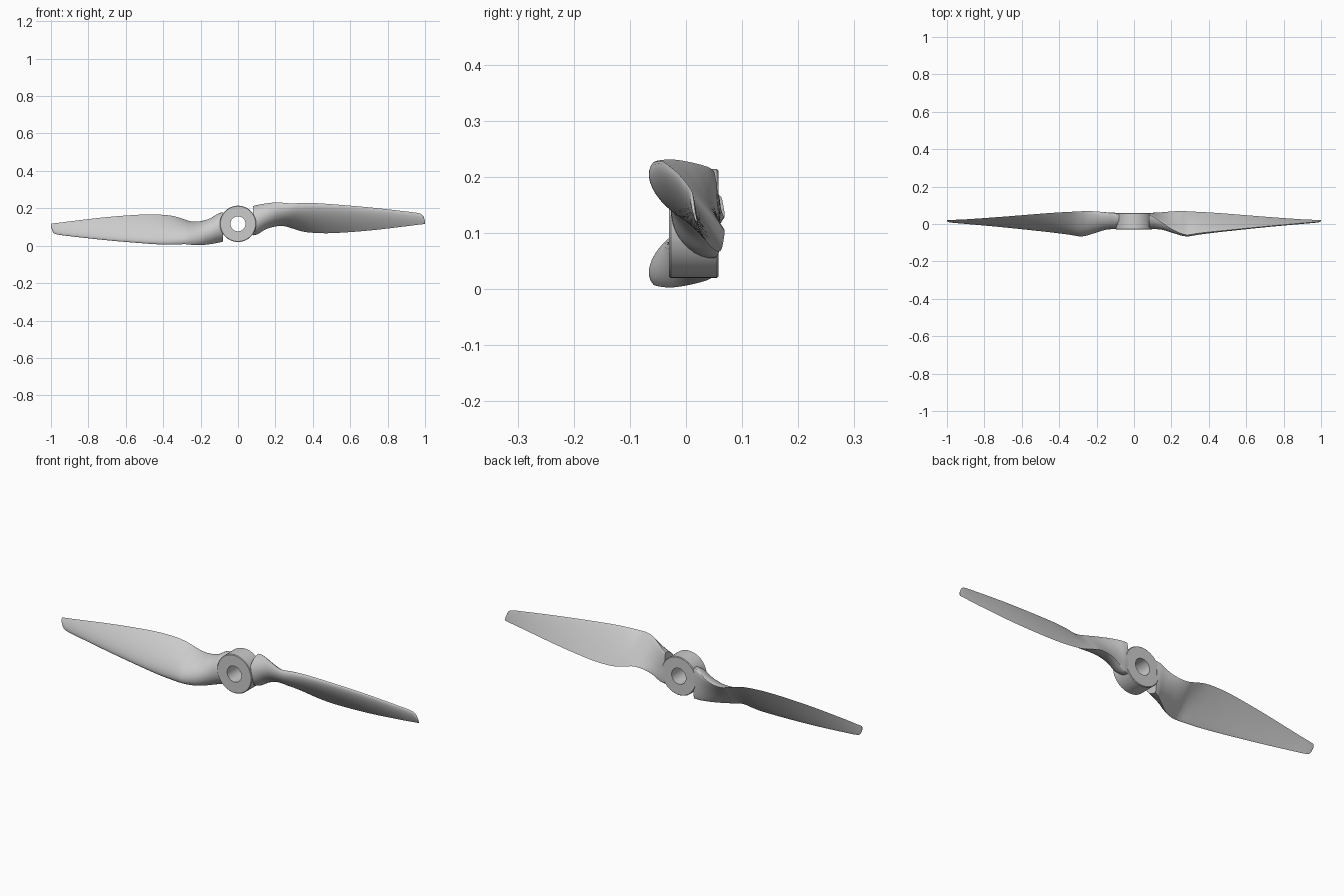
import bpy, bmesh, math

if "Cube" in bpy.data.objects:
    bpy.data.objects.remove(bpy.data.objects["Cube"])

ZC = 0.117          # height of the spin axis
N = 18              # points per blade face

# blade stations: x, leading edge (y, z), trailing edge (y, z),
# front bulge, back bulge, tail roundness (0.5 = oval, 1 = airfoil)
STATIONS = [
    (0.080, 0.048, 0.212, 0.052, 0.055, 0.074, 0.008, 0.50),
    (0.105, 0.038, 0.218, 0.056, 0.062, 0.074, 0.010, 0.50),
    (0.150, 0.008, 0.226, 0.062, 0.090, 0.063, 0.010, 0.60),
    (0.200, -0.026, 0.231, 0.067, 0.104, 0.052, 0.008, 0.75),
    (0.250, -0.050, 0.229, 0.069, 0.104, 0.044, 0.007, 0.85),
    (0.285, -0.058, 0.226, 0.068, 0.094, 0.038, 0.006, 0.90),
    (0.340, -0.050, 0.228, 0.065, 0.077, 0.032, 0.005, 1.0),
    (0.400, -0.043, 0.228, 0.062, 0.069, 0.027, 0.004, 1.0),
    (0.500, -0.033, 0.222, 0.055, 0.067, 0.021, 0.003, 1.0),
    (0.700, -0.013, 0.205, 0.039, 0.081, 0.014, 0.002, 1.0),
    (0.900, 0.005, 0.183, 0.025, 0.104, 0.009, 0.001, 1.0),
    (0.970, 0.011, 0.173, 0.022, 0.113, 0.007, 0.001, 1.0),
    (0.988, 0.013, 0.162, 0.021, 0.115, 0.006, 0.001, 1.0),
    (1.000, 0.016, 0.135, 0.020, 0.117, 0.003, 0.001, 1.0),
]


def slope(i):
    a, b = STATIONS[max(i - 1, 0)], STATIONS[min(i + 1, len(STATIONS) - 1)]
    return [(q - p) / (b[0] - a[0]) for p, q in zip(a, b)]


def blend(i, t):
    """Smooth cubic blend between station i and i + 1."""
    a, b = STATIONS[i], STATIONS[i + 1]
    h = b[0] - a[0]
    return [(2*t**3 - 3*t*t + 1) * p + (t**3 - 2*t*t + t) * h * m
            + (3*t*t - 2*t**3) * q + (t**3 - t*t) * h * n
            for p, q, m, n in zip(a, b, slope(i), slope(i + 1))]


def section(s):
    """Closed airfoil loop: along the front face, then back along the rear face."""
    x, ly, lz, ty, tz, front, back, tail = s
    dy, dz = ty - ly, tz - lz
    c = math.hypot(dy, dz)
    ny, nz = dz / c, -dy / c
    top = 0.5 / (0.5 + tail)
    peak = top ** 0.5 * (1 - top) ** tail
    pts = []
    for k in range(2 * N):
        u = 0.5 - 0.5 * math.cos(math.pi * k / N)
        bulge = u ** 0.5 * max(1 - u, 0) ** tail / peak
        d = bulge * (front if k <= N else -back)
        pts.append((x, ly + dy * u + ny * d, lz + dz * u + nz * d))
    return pts


def finish(bm, name, angle):
    bmesh.ops.recalc_face_normals(bm, faces=bm.faces)
    me = bpy.data.meshes.new(name)
    bm.to_mesh(me)
    bm.free()
    ob = bpy.data.objects.new(name, me)
    bpy.context.collection.objects.link(ob)
    bpy.ops.object.select_all(action='DESELECT')
    ob.select_set(True)
    bpy.context.view_layer.objects.active = ob
    bpy.ops.object.shade_smooth_by_angle(angle=math.radians(angle))
    return ob


def bridge(bm, a, b):
    for k in range(len(a)):
        j = (k + 1) % len(a)
        bm.faces.new((a[k], a[j], b[j], b[k]))


def blade(name, side):
    """Lofted twisted blade; side -1 is turned half a turn about the axis."""
    bm = bmesh.new()
    rows = [blend(i, t / 5) for i in range(len(STATIONS) - 1) for t in range(5)]
    rows.append(list(STATIONS[-1]))
    loops = [[bm.verts.new((side * x, y, ZC + side * (z - ZC)))
              for x, y, z in section(s)] for s in rows]
    for a, b in zip(loops, loops[1:]):
        bridge(bm, a, b)
    bm.faces.new(loops[0])
    bm.faces.new(loops[-1])
    return finish(bm, name, 40)


def hub():
    """Ring with softened rims and a through bore."""
    bm = bmesh.new()
    profile = [(0.040, -0.030), (0.094, -0.030), (0.097, -0.027),
               (0.097, 0.055), (0.094, 0.058), (0.040, 0.058)]
    seg = 64
    rings = [[bm.verts.new((r * math.cos(2 * math.pi * k / seg), y,
                            ZC + r * math.sin(2 * math.pi * k / seg)))
              for k in range(seg)] for r, y in profile]
    for i in range(len(rings)):
        bridge(bm, rings[i], rings[(i + 1) % len(rings)])
    return finish(bm, "hub", 30)


hub()
blade("blade_right", 1)
blade("blade_left", -1)
